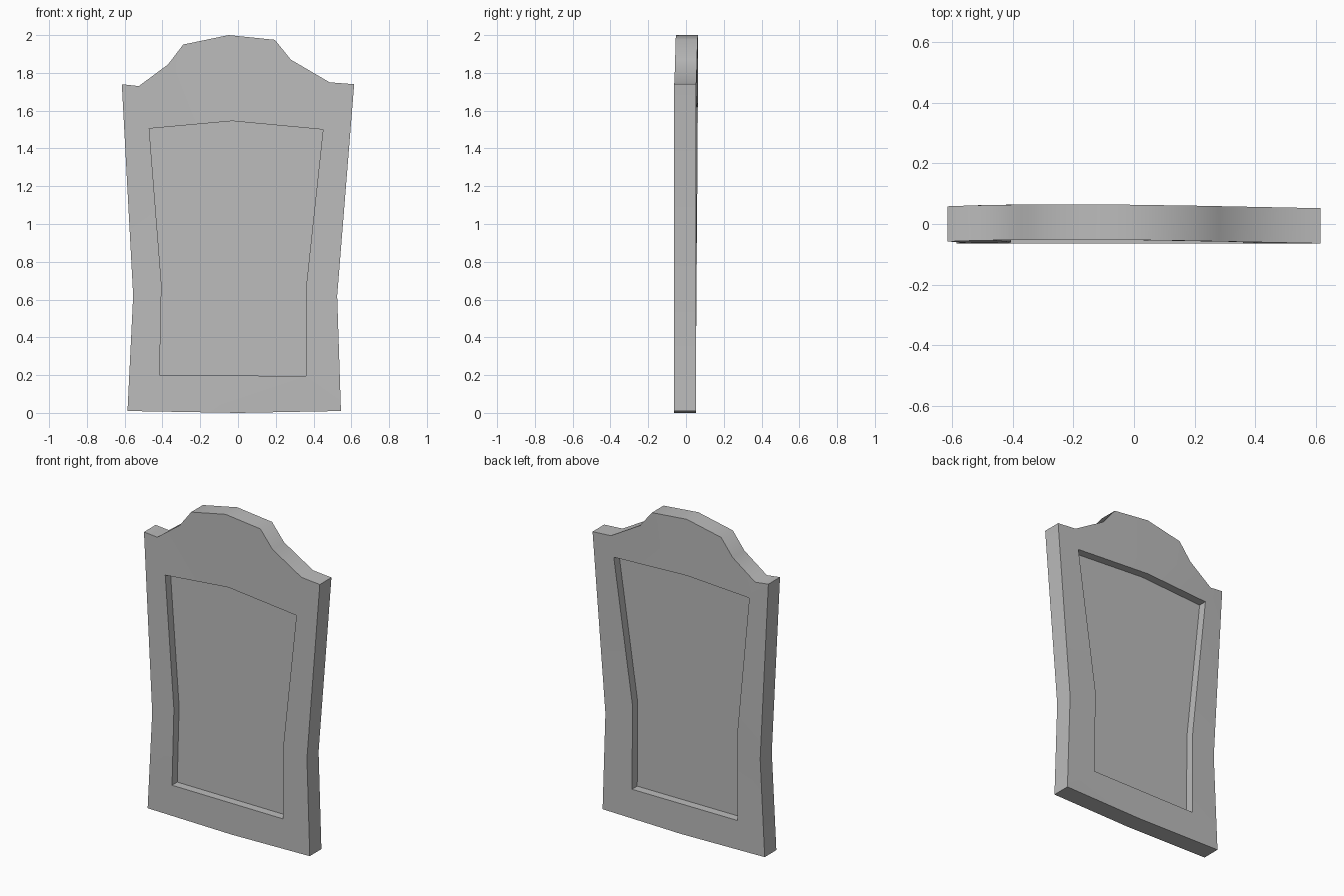
import bpy
import bmesh

cube = bpy.data.objects.get("Cube")
if cube:
    bpy.data.objects.remove(cube, do_unlink=True)

FRONT, BACK, DEPTH = -0.064, 0.052, 0.052

# Slab silhouette and the two panel outlines, as (x, z)
slab = [(-.615, 1.74), (-.525, 1.73), (-.37, 1.845), (-.29, 1.95), (-.05, 2),
        (.195, 1.975), (.28, 1.87), (.485, 1.75), (.615, 1.74), (.525, .62),
        (.545, .01), (0, 0), (-.585, .01), (-.555, .62)]
front_panel = [(-.47, 1.505), (-.03, 1.545), (.45, 1.5), (.36, .66),
               (.36, .195), (-.415, .2), (-.405, .68)]
back_panel = [(-.485, 1.62), (-.05, 1.645), (.465, 1.62), (.335, .72),
              (.34, .19), (-.395, .19), (-.395, .72)]


def clamp(v):
    return max(0.0, min(1.0, v))


def bow(x, z):
    """Slight backward warp of the upper slab."""
    return 0.012 * clamp((z - .2) / 1.4) * clamp((.615 - x) / .6) * clamp((x + .8) / .35)


bm = bmesh.new()


def ring(points, y):
    verts = [bm.verts.new((x, y + bow(x, z), z)) for x, z in points]
    for a, b in zip(verts, verts[1:] + verts[:1]):
        bm.edges.new((a, b))
    return verts


def ring_edges(verts):
    return [bm.edges.get(pair) for pair in zip(verts, verts[1:] + verts[:1])]


def bridge(r1, r2):
    n = len(r1)
    for i in range(n):
        j = (i + 1) % n
        bm.faces.new((r1[i], r1[j], r2[j], r2[i]))


# Outer border
rims = [ring(slab, FRONT), ring(slab, BACK)]
bridge(*rims)

# Flat frame, recess walls and sunken panel on each side
for rim, panel, y, inward in ((rims[0], front_panel, FRONT, DEPTH),
                              (rims[1], back_panel, BACK, -DEPTH)):
    lip = ring(panel, y)
    floor = ring(panel, y + inward)
    bmesh.ops.triangle_fill(bm, use_beauty=True, use_dissolve=False,
                            edges=ring_edges(rim) + ring_edges(lip))
    bridge(lip, floor)
    bm.faces.new(floor)

bmesh.ops.recalc_face_normals(bm, faces=bm.faces[:])
mesh = bpy.data.meshes.new("headstone_slab")
bm.to_mesh(mesh)
bm.free()
headstone = bpy.data.objects.new("headstone_slab", mesh)
bpy.context.scene.collection.objects.link(headstone)

# Stone colour
stone = bpy.data.materials.new("grey_stone")
stone.use_nodes = True
colour = (0.5, 0.5, 0.5, 1)
stone.diffuse_color = colour
stone.node_tree.nodes["Principled BSDF"].inputs["Base Color"].default_value = colour
mesh.materials.append(stone)

# Soft shading along the curved top, crisp edges elsewhere
bpy.ops.object.select_all(action='DESELECT')
headstone.select_set(True)
bpy.context.view_layer.objects.active = headstone
bpy.ops.object.shade_smooth_by_angle(angle=0.8)
